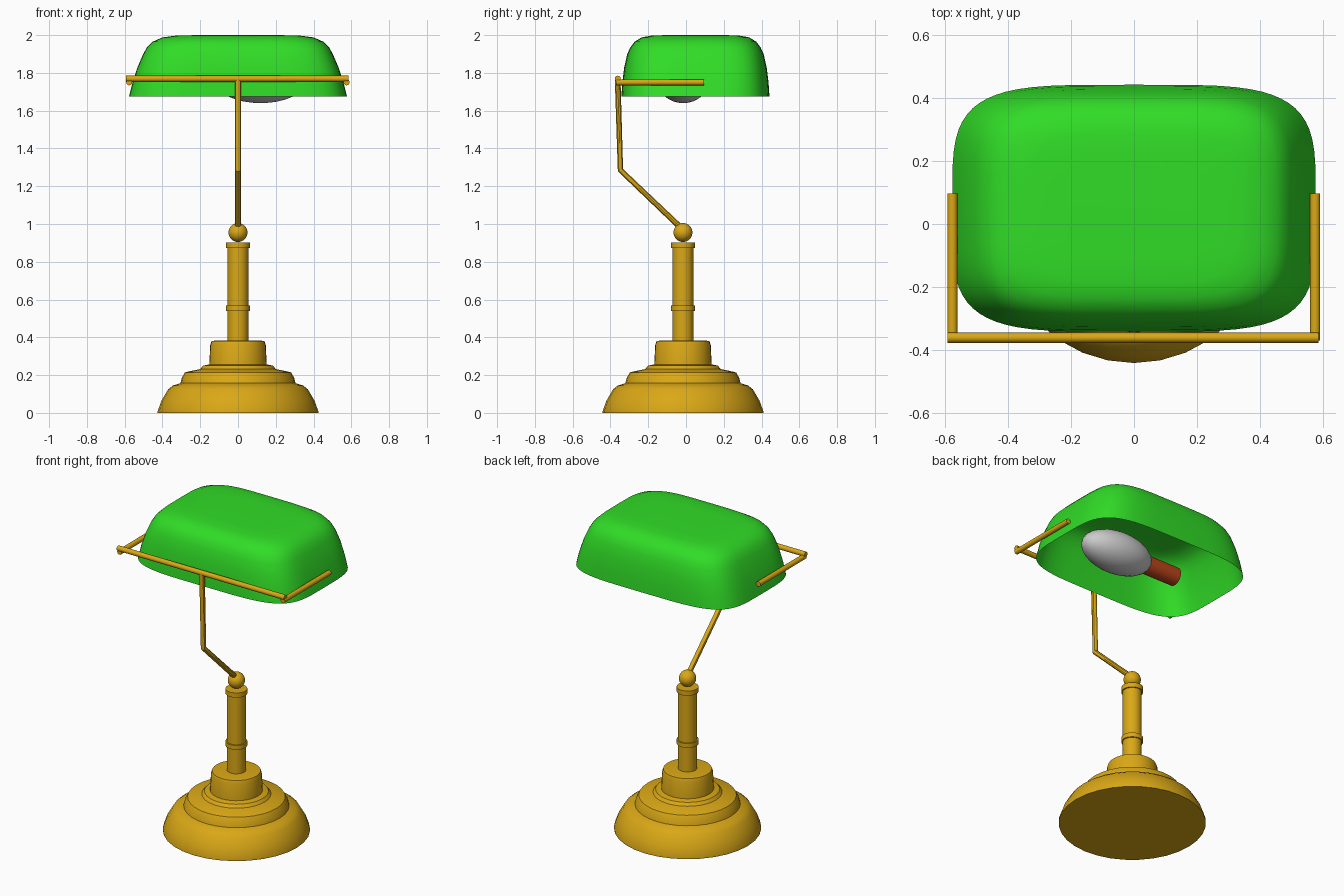
import bpy, bmesh, math
from mathutils import Vector

if "Cube" in bpy.data.objects:
    bpy.data.objects.remove(bpy.data.objects["Cube"])


def material(name, rgb):
    m = bpy.data.materials.new(name)
    m.diffuse_color = (*rgb, 1)
    m.use_nodes = True
    m.node_tree.nodes["Principled BSDF"].inputs["Base Color"].default_value = m.diffuse_color
    return m


BRASS = material("brass", (0.70, 0.39, 0.008))
GREEN = material("green_glass", (0.03, 0.72, 0.02))
COPPER = material("copper", (0.50, 0.06, 0.01))
CY = -0.016  # stand axis


def finish(ob, mat, angle=35):
    if mat:
        ob.data.materials.append(mat)
    bpy.ops.object.select_all(action='DESELECT')
    ob.select_set(True)
    bpy.context.view_layer.objects.active = ob
    bpy.ops.object.shade_smooth_by_angle(angle=math.radians(angle))
    return ob


def loft(name, rings, mat, cap_start=True, angle=35):
    """Skin a list of equal-length closed rings of points."""
    bm = bmesh.new()
    loops = [[bm.verts.new(p) for p in ring] for ring in rings]
    n = len(loops[0])
    for a, b in zip(loops, loops[1:]):
        for i in range(n):
            j = (i + 1) % n
            bm.faces.new((a[i], a[j], b[j], b[i]))
    if cap_start:
        bm.faces.new(loops[0][::-1])
    bm.faces.new(loops[-1])
    me = bpy.data.meshes.new(name)
    bm.to_mesh(me)
    bm.free()
    ob = bpy.data.objects.new(name, me)
    bpy.context.collection.objects.link(ob)
    return finish(ob, mat, angle)


def lathe(name, profile, sides=32):
    rings = [[(r * math.cos(2 * math.pi * i / sides),
               CY + r * math.sin(2 * math.pi * i / sides), z)
              for i in range(sides)] for r, z in profile]
    return loft(name, rings, BRASS)


def rod(name, a, b, r, mat=BRASS, sides=16):
    a, b = Vector(a), Vector(b)
    bpy.ops.mesh.primitive_cylinder_add(vertices=sides, radius=r, depth=(b - a).length,
                                        location=(a + b) / 2)
    ob = bpy.context.object
    ob.name = name
    ob.rotation_euler = (b - a).to_track_quat('Z', 'Y').to_euler()
    return finish(ob, mat)


def ball(name, loc, size, mat):
    bpy.ops.mesh.primitive_uv_sphere_add(segments=32, ring_count=16, radius=1, location=loc)
    ob = bpy.context.object
    ob.name = name
    ob.scale = size
    return finish(ob, mat, 60)


# stepped base
lathe("base", [(0.425, 0), (0.425, 0.01), (0.405, 0.065), (0.37, 0.125), (0.345, 0.145),
               (0.305, 0.157), (0.298, 0.185), (0.282, 0.213), (0.272, 0.217), (0.20, 0.232),
               (0.185, 0.25), (0.152, 0.257), (0.147, 0.36), (0.14, 0.38), (0.12, 0.383)])

# column with two collars
lathe("column", [(0.055, 0.37), (0.055, 0.89)])
for name, z0, z1 in (("lower_collar", 0.54, 0.568), ("upper_collar", 0.872, 0.902)):
    lathe(name, [(0.063, z0), (0.063, z1)])
ball("pivot_ball", (0, CY, 0.955), (0.05,) * 3, BRASS)

# bent arm
curve = bpy.data.curves.new("arm", 'CURVE')
curve.dimensions = '3D'
curve.bevel_depth = 0.016
curve.bevel_resolution = 3
curve.use_fill_caps = True
spline = curve.splines.new('POLY')
spline.points.add(2)
for p, (y, z) in zip(spline.points, ((CY, 0.97), (-0.347, 1.285), (-0.362, 1.77))):
    p.co = (0, y, z, 1)
arm = bpy.data.objects.new("arm", curve)
bpy.context.collection.objects.link(arm)
bpy.context.view_layer.objects.active = arm
bpy.ops.object.select_all(action='DESELECT')
arm.select_set(True)
bpy.ops.object.convert(target='MESH')
finish(bpy.context.object, BRASS)

# frame carrying the shade
rod("front_bar", (-0.592, -0.361, 1.769), (0.586, -0.361, 1.769), 0.016)
for side, x in (("left", -0.576), ("right", 0.575)):
    rod(side + "_side_bar", (x, -0.37, 1.75), (x, 0.096, 1.75), 0.016)


# open-bottomed rounded shade
def rounded_ring(rx, ry, z, n=4.3, count=64):
    ring = []
    for i in range(count):
        t = 2 * math.pi * i / count
        c, s = math.cos(t), math.sin(t)
        ring.append((math.copysign(abs(c) ** (2 / n), c) * rx,
                     0.05 + math.copysign(abs(s) ** (2 / n), s) * ry, z))
    return ring


shade_profile = [(0.577, 0.392, 1.675), (0.558, 0.387, 1.75), (0.532, 0.377, 1.83),
                 (0.502, 0.361, 1.90), (0.482, 0.345, 1.935), (0.452, 0.322, 1.965),
                 (0.40, 0.285, 1.988), (0.33, 0.235, 1.997), (0.22, 0.16, 2.0)]
loft("shade", [rounded_ring(*p) for p in shade_profile], GREEN, cap_start=False, angle=60)

# bulb and socket
ball("bulb", (0.12, -0.015, 1.757), (0.24, 0.135, 0.117), None)
rod("socket", (-0.32, -0.015, 1.76), (-0.06, -0.015, 1.76), 0.056, COPPER, 24)
